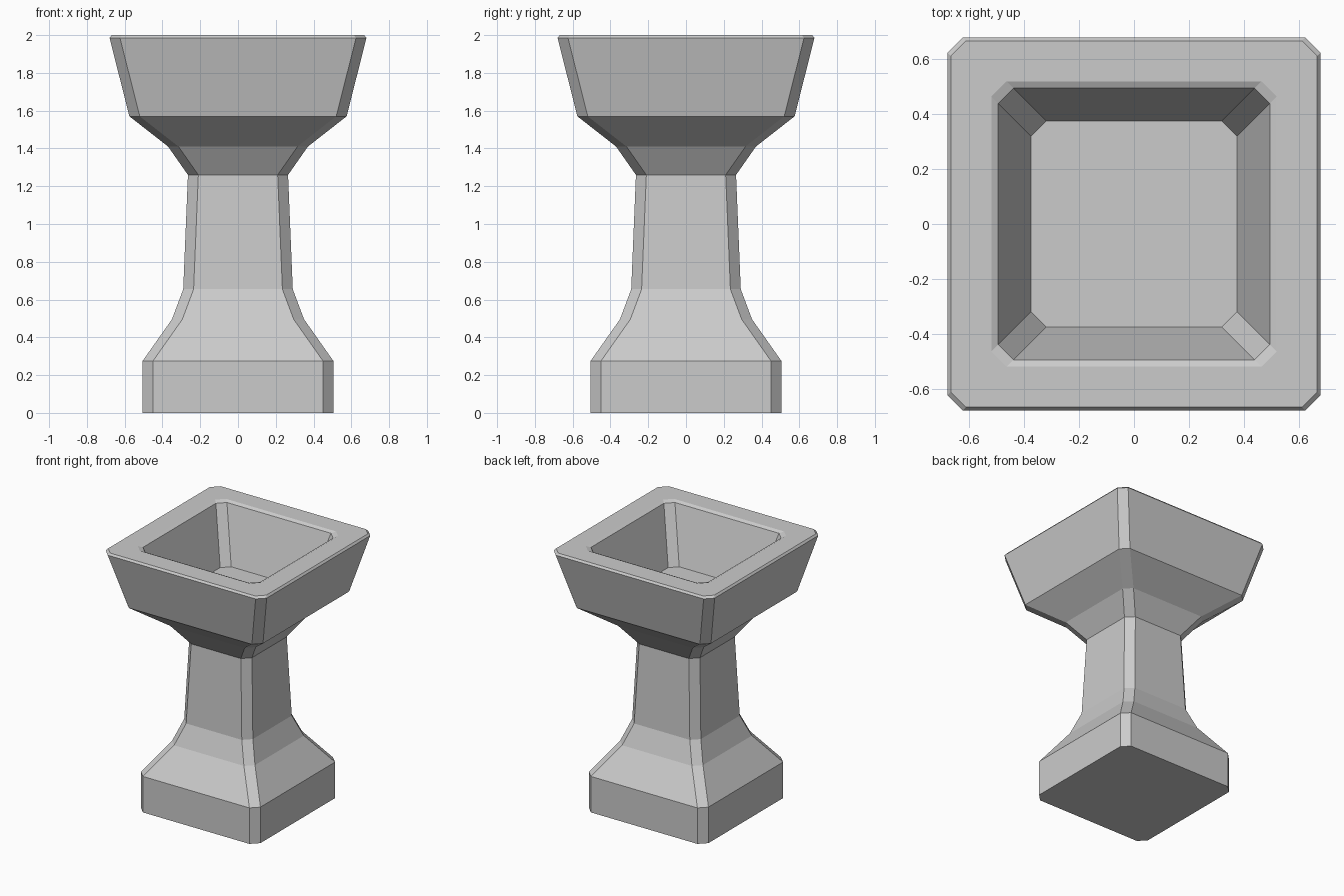
import bpy, bmesh

if "Cube" in bpy.data.objects:
    bpy.data.objects.remove(bpy.data.objects["Cube"])

CHAMFER = 0.055


def ring(bm, half, z):
    """Square ring with chamfered corners, counter-clockwise."""
    a, b = half, half - CHAMFER
    pts = [(a, -b), (a, b), (b, a), (-b, a), (-a, b), (-a, -b), (-b, -a), (b, -a)]
    return [bm.verts.new((x, y, z)) for x, y in pts]


def loft(name, profile):
    """Skin consecutive rings and cap both ends."""
    bm = bmesh.new()
    rings = [ring(bm, h, z) for h, z in profile]
    for lo, hi in zip(rings, rings[1:]):
        for i in range(8):
            j = (i + 1) % 8
            bm.faces.new((lo[i], lo[j], hi[j], hi[i]))
    bm.faces.new(rings[0][::-1])
    bm.faces.new(rings[-1])
    bmesh.ops.recalc_face_normals(bm, faces=bm.faces)
    mesh = bpy.data.meshes.new(name)
    bm.to_mesh(mesh)
    bm.free()
    obj = bpy.data.objects.new(name, mesh)
    bpy.context.collection.objects.link(obj)
    return obj


# Outside from foot to rim, then down the inside of the basin to its floor
loft("pedestal_basin", [
    (0.505, 0.0), (0.505, 0.275),        # plinth
    (0.35, 0.495), (0.29, 0.655),        # flared foot
    (0.265, 1.26),                       # column
    (0.37, 1.41), (0.575, 1.57),         # flared neck
    (0.68, 1.985), (0.668, 2.0),         # bowl and rim edge
    (0.52, 2.0), (0.495, 1.988),         # rim top and inner lip
    (0.375, 1.575),                      # basin wall to floor
])
